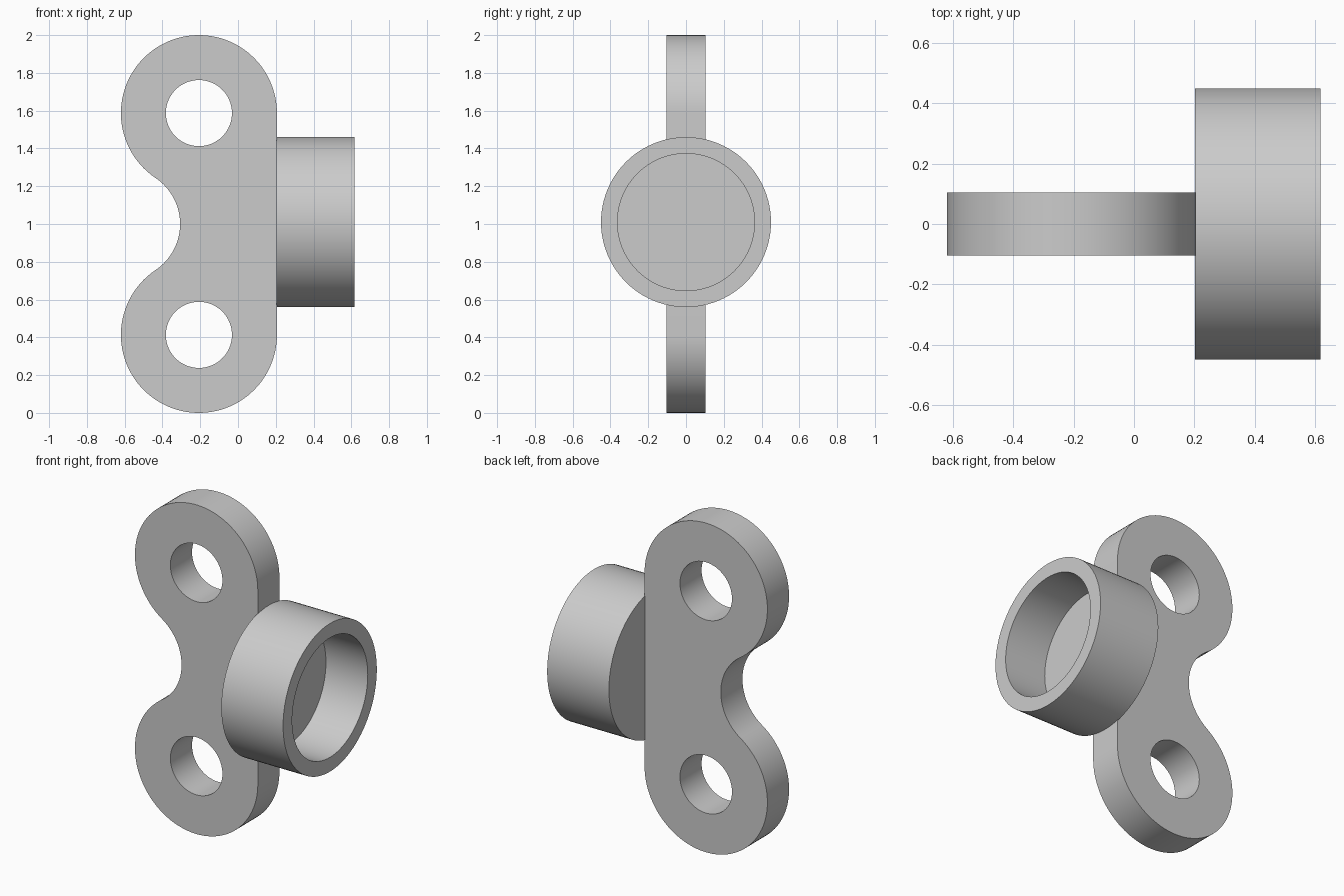
import bpy, bmesh
from math import atan2, cos, hypot, pi, sin
from mathutils import Vector

cube = bpy.data.objects.get("Cube")
if cube:
    bpy.data.objects.remove(cube, do_unlink=True)

GREY = (0.6, 0.6, 0.6, 1)
grey = bpy.data.materials.new("light grey")
grey.use_nodes = True
grey.diffuse_color = GREY
grey.node_tree.nodes["Principled BSDF"].inputs["Base Color"].default_value = GREY

LOBE_X, LOBE_R, HOLE_R = -0.207, 0.413, 0.175
LOW_Z, HIGH_Z = LOBE_R, 2 - LOBE_R
NOTCH_X, HALF_THICKNESS = -0.6, 0.104


def arc(cx, cz, r, start, end, steps):
    angles = [start + (end - start) * i / steps for i in range(steps + 1)]
    return [(cx + r * cos(a), cz + r * sin(a)) for a in angles]


def finish(obj):
    """Clean up the normals, then colour and smooth the part."""
    bm = bmesh.new()
    bm.from_mesh(obj.data)
    bmesh.ops.remove_doubles(bm, verts=bm.verts, dist=1e-5)
    bmesh.ops.recalc_face_normals(bm, faces=bm.faces)
    bm.to_mesh(obj.data)
    bm.free()
    obj.data.materials.clear()
    obj.data.materials.append(grey)
    bpy.ops.object.select_all(action="DESELECT")
    obj.select_set(True)
    bpy.context.view_layer.objects.active = obj
    bpy.ops.object.shade_smooth_by_angle(angle=pi / 6)


# Plate: two round lobes joined by a straight edge and a tangent notch
dx, dz = LOBE_X - NOTCH_X, HIGH_Z - 1
notch_r = hypot(dx, dz) - LOBE_R
tilt = atan2(dz, dx)
outline = arc(LOBE_X, HIGH_Z, LOBE_R, 0, pi + tilt, 64)
outline += arc(NOTCH_X, 1, notch_r, tilt, -tilt, 32)[1:-1]
outline += arc(LOBE_X, LOW_Z, LOBE_R, pi - tilt, 2 * pi, 64)
holes = [arc(LOBE_X, z, HOLE_R, 0, 2 * pi, 64)[:-1] for z in (LOW_Z, HIGH_Z)]

curve = bpy.data.curves.new("plate", "CURVE")
curve.dimensions = "2D"
curve.fill_mode = "BOTH"
curve.extrude = HALF_THICKNESS
for loop in [outline] + holes:
    spline = curve.splines.new("POLY")
    spline.points.add(len(loop) - 1)
    for point, (x, z) in zip(spline.points, loop):
        point.co = (x, z, 0, 1)
    spline.use_cyclic_u = True
plate = bpy.data.objects.new("plate", curve)
plate.rotation_euler.x = pi / 2
bpy.context.collection.objects.link(plate)
bpy.ops.object.select_all(action="DESELECT")
plate.select_set(True)
bpy.context.view_layer.objects.active = plate
bpy.ops.object.convert(target="MESH")
plate = bpy.context.view_layer.objects.active
bpy.ops.object.transform_apply(location=False, rotation=True, scale=False)
finish(plate)

# Cup: a lathed profile opening sideways, (x, radius)
CUP_Z = 1.01
profile = [(0.203, 0), (0.203, 0.45), (0.618, 0.45),
           (0.618, 0.363), (0.337, 0.363), (0.337, 0)]
bm = bmesh.new()
verts = [bm.verts.new((x, 0, CUP_Z + r)) for x, r in profile]
edges = [bm.edges.new(pair) for pair in zip(verts, verts[1:])]
bmesh.ops.spin(bm, geom=verts + edges, cent=Vector((0, 0, CUP_Z)),
               axis=Vector((1, 0, 0)), angle=2 * pi, steps=96)
bmesh.ops.remove_doubles(bm, verts=bm.verts, dist=1e-5)
mesh = bpy.data.meshes.new("cup")
bm.to_mesh(mesh)
bm.free()
cup = bpy.data.objects.new("cup", mesh)
bpy.context.collection.objects.link(cup)
finish(cup)
